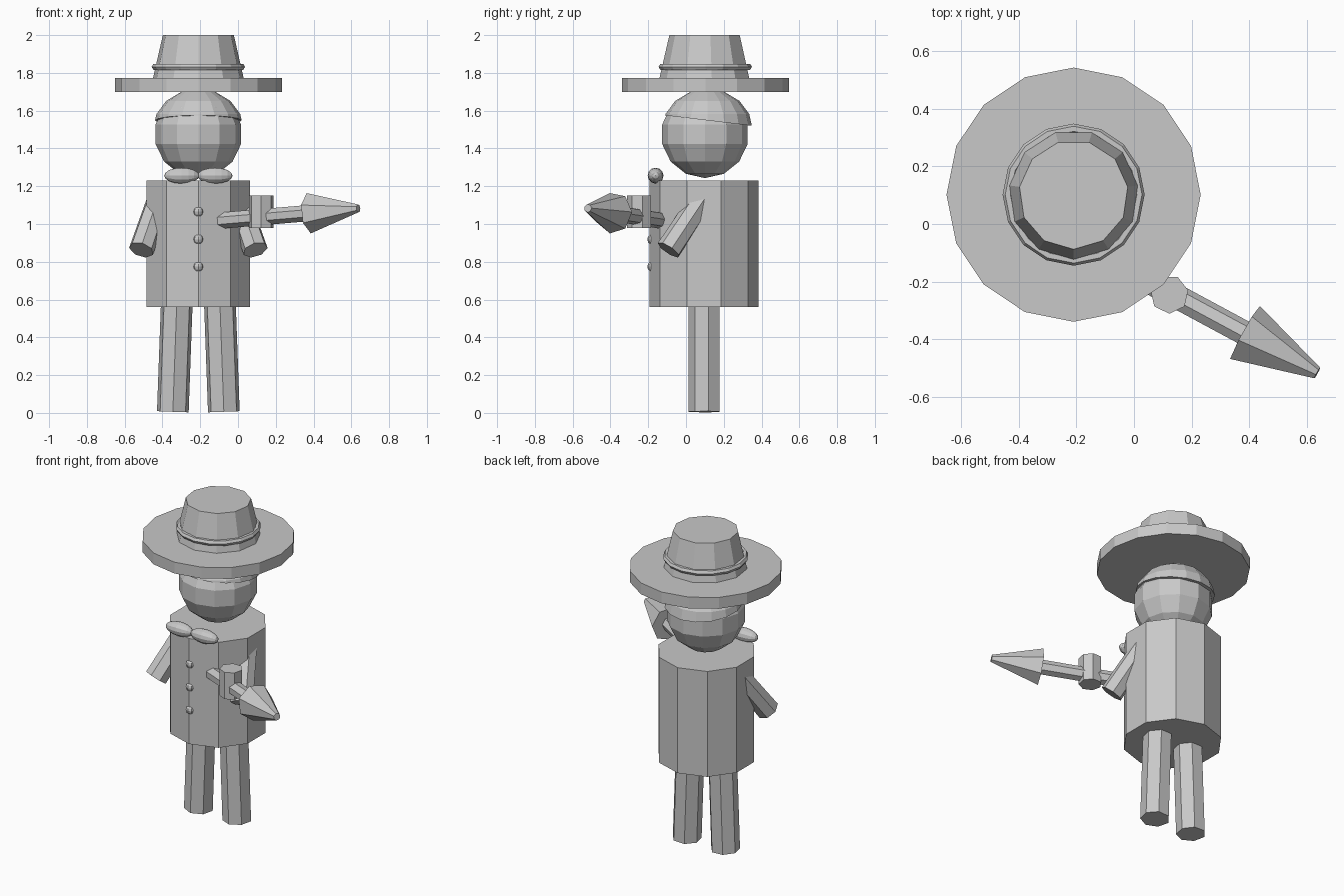
import bpy, bmesh, math
from mathutils import Vector, Matrix

if "Cube" in bpy.data.objects:
    bpy.data.objects.remove(bpy.data.objects["Cube"])

CX, CY = -0.21, 0.10   # vertical axis of the figure
grey = bpy.data.materials.new("light grey")
grey.diffuse_color = (0.58, 0.58, 0.58, 1)
grey.use_nodes = True
grey.node_tree.nodes["Principled BSDF"].inputs["Base Color"].default_value = grey.diffuse_color


def finish(name, bm):
    bmesh.ops.recalc_face_normals(bm, faces=bm.faces[:])
    me = bpy.data.meshes.new(name)
    bm.to_mesh(me)
    bm.free()
    me.materials.append(grey)
    ob = bpy.data.objects.new(name, me)
    bpy.context.collection.objects.link(ob)
    return ob


def tube(name, a, b, r1, r2, sides):
    """Closed straight or tapered prism from a to b, one corner facing the front."""
    a, b = Vector(a), Vector(b)
    q = Vector((0, 0, 1)).rotation_difference(b - a)
    bm = bmesh.new()
    rings = []
    for p, r in ((a, r1), (b, r2)):
        rings.append([bm.verts.new(p + q @ Vector((r * math.sin(t), -r * math.cos(t), 0)))
                      for t in (2 * math.pi * i / sides for i in range(sides))])
    lo, hi = rings
    for i in range(sides):
        j = (i + 1) % sides
        bm.faces.new((lo[i], lo[j], hi[j], hi[i]))
    bm.faces.new(lo[::-1])
    bm.faces.new(hi)
    return finish(name, bm)


def ball(name, centre, radii, segs, rings, rot=Matrix(), cut=None):
    """Faceted ellipsoid, optionally keeping only the part above a plane."""
    bm = bmesh.new()
    m = Matrix.Translation(centre) @ Matrix.Diagonal((*radii, 1)) @ rot
    bmesh.ops.create_uvsphere(bm, u_segments=segs, v_segments=rings, radius=1, matrix=m)
    if cut:
        res = bmesh.ops.bisect_plane(bm, geom=bm.verts[:] + bm.edges[:] + bm.faces[:],
                                     plane_co=cut[0], plane_no=cut[1], clear_inner=True)
        rim = [e for e in res["geom_cut"] if isinstance(e, bmesh.types.BMEdge)]
        bmesh.ops.contextual_create(bm, geom=rim)
    return finish(name, bm)


# Body
tube("body", (CX, CY - 0.005, 0.56), (CX, CY - 0.005, 1.23), 0.288, 0.288, 10)

# Legs and arms, mirrored about the body axis
for s, side in ((-1, "left"), (1, "right")):
    tube(side + "_leg", (CX + s * 0.135, CY, 0.006), (CX + s * 0.112, CY, 0.64), 0.086, 0.086, 7)
    tube(side + "_arm", (CX + s * 0.302, -0.092, 0.863), (CX + s * 0.197, 0.11, 1.167),
         0.068, 0.064, 7)
    # Bow tie half
    ball(side + "_bow", (CX + s * 0.088, -0.161, 1.256), (0.093, 0.042, 0.042), 12, 8,
         Matrix.Rotation(math.pi / 2, 4, 'Y'))

# Buttons
for i, z in enumerate((1.065, 0.919, 0.774)):
    ball("button_%d" % (i + 1), (CX, -0.176, z), (0.029,) * 3, 8, 6)

# Head and the hair around its back and sides
ball("head", (CX, CY, 1.475), (0.232,) * 3, 12, 7)
ball("hair", (CX, CY + 0.013, 1.50), (0.24, 0.24, 0.215), 16, 8,
     cut=((CX, CY, 1.55), (0, 0.12, 1)))

# Hat: brim, tapered crown and band
tube("hat_brim", (CX, CY + 0.002, 1.70), (CX, CY + 0.002, 1.772), 0.442, 0.442, 16)
tube("hat_crown", (CX, CY + 0.002, 1.77), (CX, CY + 0.002, 2.0), 0.243, 0.190, 11)
bm = bmesh.new()
n, k = 16, 6
grid = [[bm.verts.new((CX + (0.229 + 0.018 * math.cos(v)) * math.sin(u),
                       CY + 0.002 - (0.229 + 0.018 * math.cos(v)) * math.cos(u),
                       1.832 + 0.018 * math.sin(v)))
         for v in (2 * math.pi * j / k for j in range(k))]
        for u in (2 * math.pi * i / n for i in range(n))]
for i in range(n):
    for j in range(k):
        a, b = grid[i], grid[(i + 1) % n]
        bm.faces.new((a[j], b[j], b[(j + 1) % k], a[(j + 1) % k]))
finish("hat_band", bm)

# Hand grip, handle and pointed cone held in front
tube("grip", (0.123, -0.245, 0.98), (0.123, -0.245, 1.15), 0.067, 0.067, 7)
tube("handle", (-0.115, -0.112, 1.016), (0.39, -0.384, 1.059), 0.044, 0.044, 7)
tube("cone_tip", (0.386, -0.382, 1.058), (0.637, -0.519, 1.083), 0.110, 0.022, 7)
